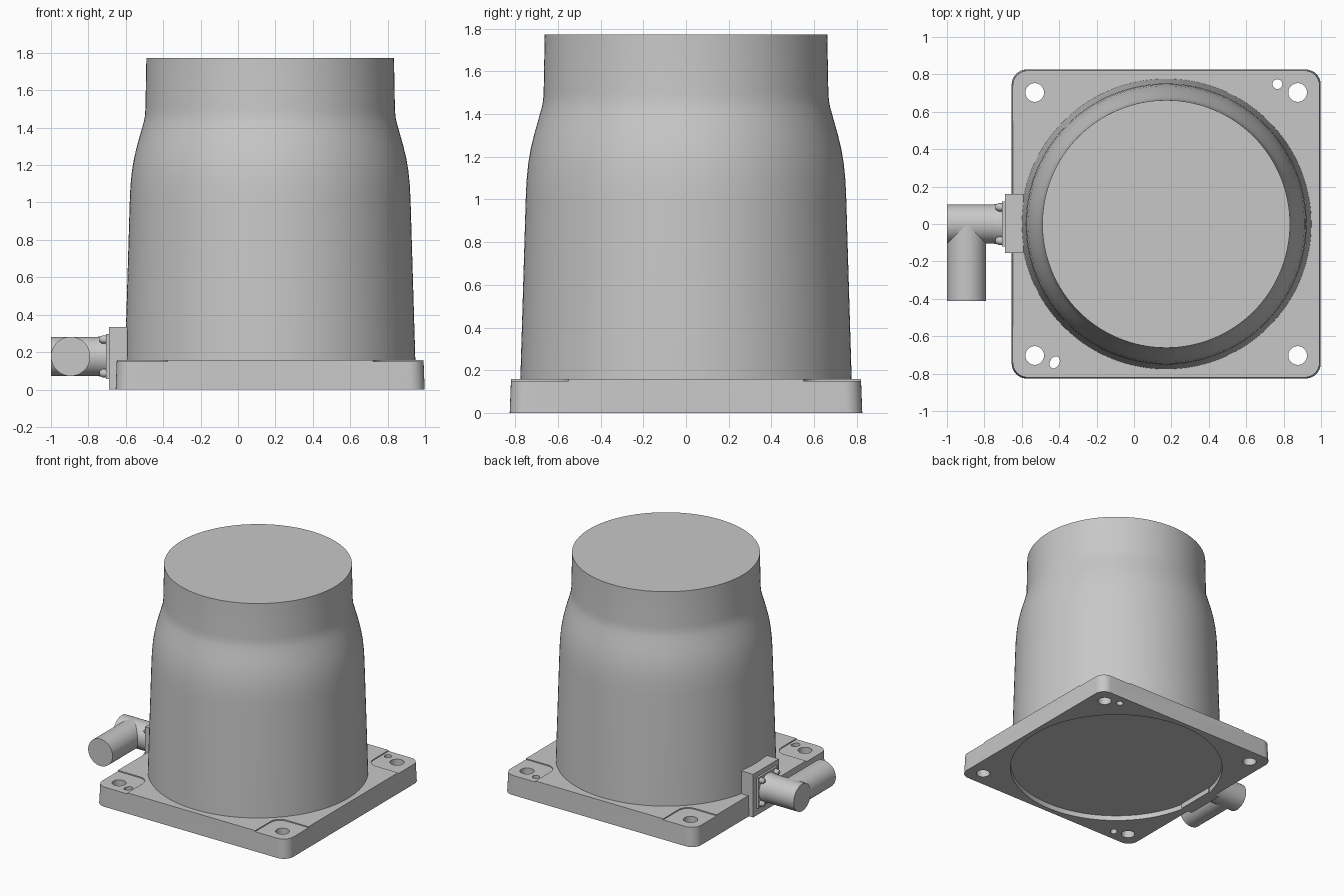
import bpy, bmesh, math
from math import pi, cos, sin
from mathutils import Matrix, Vector

cube = bpy.data.objects.get("Cube")
if cube:
    bpy.data.objects.remove(cube, do_unlink=True)

CX = 0.172           # centre of the plate and housing
Z_TOP = 0.158        # top of the plate
HALF = 0.826         # half width of the plate

# One grey for the whole casting
GREY = bpy.data.materials.new("light cast grey")
GREY.use_nodes = True
GREY.diffuse_color = (0.575, 0.575, 0.575, 1)
GREY.node_tree.nodes["Principled BSDF"].inputs["Base Color"].default_value = GREY.diffuse_color


def make(name, bm, smooth=True):
    bmesh.ops.recalc_face_normals(bm, faces=bm.faces[:])
    me = bpy.data.meshes.new(name)
    bm.to_mesh(me)
    bm.free()
    me.materials.append(GREY)
    ob = bpy.data.objects.new(name, me)
    bpy.context.collection.objects.link(ob)
    if smooth:
        shade(ob)
    return ob


def shade(ob):
    bpy.ops.object.select_all(action='DESELECT')
    ob.select_set(True)
    bpy.context.view_layer.objects.active = ob
    bpy.ops.object.shade_smooth_by_angle(angle=math.radians(35))


def rounded_block(name, centre, half, radius, z0, z1, draft=0.0):
    """Upright block with rounded corners and a slight taper."""
    bm = bmesh.new()
    rings = []
    for z, inset in ((z0, 0), (z1, draft)):
        ring = []
        for q in range(4):
            for i in range(9):
                a = (q + i / 8) * pi / 2
                sx, sy = ((1, 1), (-1, 1), (-1, -1), (1, -1))[q]
                ring.append(bm.verts.new((
                    centre[0] + sx * (half[0] - inset - radius) + radius * cos(a),
                    centre[1] + sy * (half[1] - inset - radius) + radius * sin(a), z)))
        rings.append(ring)
    lo, hi = rings
    bm.faces.new(lo[::-1])
    bm.faces.new(hi)
    for i in range(len(lo)):
        j = (i + 1) % len(lo)
        bm.faces.new((lo[i], lo[j], hi[j], hi[i]))
    return make(name, bm, smooth=False)


def rod(name, start, end, r1, r2=None, segments=64, smooth=True):
    """Round rod or cone between two points."""
    a, b = Vector(start), Vector(end)
    rot = (b - a).to_track_quat('Z', 'Y').to_matrix().to_4x4()
    bm = bmesh.new()
    bmesh.ops.create_cone(bm, cap_ends=True, segments=segments, radius1=r1,
                          radius2=r1 if r2 is None else r2, depth=(b - a).length,
                          matrix=Matrix.Translation((a + b) / 2) @ rot)
    return make(name, bm, smooth)


def box(name, lo, hi):
    bm = bmesh.new()
    bmesh.ops.create_cube(bm, size=1)
    for v in bm.verts:
        v.co = [l + (c + 0.5) * (h - l) for c, l, h in zip(v.co, lo, hi)]
    return make(name, bm, smooth=False)


def cut(target, cutter):
    mod = target.modifiers.new("cut", 'BOOLEAN')
    mod.operation = 'DIFFERENCE'
    mod.solver = 'EXACT'
    mod.object = cutter
    bpy.context.view_layer.objects.active = target
    bpy.ops.object.modifier_apply(modifier=mod.name)
    bpy.data.objects.remove(cutter, do_unlink=True)


def drill(target, x, y, radius, top=0.3, segments=48):
    cut(target, rod("drill_cutter", (x, y, -0.1), (x, y, top), radius,
                    segments=segments, smooth=False))


# Base plate with corner pockets, mounting holes and a shallow underside recess
plate = rounded_block("base_plate", (CX, 0), (HALF, HALF), 0.08, 0, Z_TOP, draft=0.006)
for sx in (-1, 1):
    for sy in (-1, 1):
        cut(plate, rounded_block("pocket_cutter", (CX + sx * 0.8, sy * 0.8),
                                 (0.25, 0.25), 0.08, Z_TOP - 0.008, 0.3))
        drill(plate, CX + sx * 0.703, sy * 0.703, 0.05)
drill(plate, 0.767, 0.748, 0.026)
slot = rod("slot_cutter", (0, 0, -0.1), (0, 0, 0.3), 0.025, smooth=False)
slot.data.transform(Matrix.Translation((-0.424, -0.74, 0)) @ Matrix.Rotation(pi / 3, 4, 'Z')
                    @ Matrix.Diagonal((1.35, 1, 1, 1)))
cut(plate, slot)
drill(plate, CX, 0, 0.786, top=0.04, segments=128)
shade(plate)

# Round housing: a tapered drum that necks in to a narrower top
profile = [(0.777, 0.13), (0.751, 1.0), (0.747, 1.09), (0.739, 1.17), (0.727, 1.24),
           (0.71, 1.31), (0.69, 1.38), (0.676, 1.43), (0.67, 1.46), (0.667, 1.5),
           (0.662, 1.772)]
bm = bmesh.new()
N = 128
rings = [[bm.verts.new((CX + r * cos(2 * pi * i / N), r * sin(2 * pi * i / N), z))
          for i in range(N)] for r, z in profile]
for lo, hi in zip(rings, rings[1:]):
    for i in range(N):
        j = (i + 1) % N
        bm.faces.new((lo[i], lo[j], hi[j], hi[i]))
bm.faces.new(rings[-1])
bm.faces.new(rings[0][::-1])
make("housing", bm)

# Connector mount on the right side
ZC = 0.177
box("connector_block", (-0.69, -0.155, 0), (-0.59, 0.16, 0.335))
box("connector_flange", (-0.706, -0.12, ZC - 0.12), (-0.68, 0.12, ZC + 0.12))
rod("connector_collar", (-0.70, 0, ZC), (-0.75, 0, ZC), 0.112, 0.105)

# Elbow plug: one barrel out of the flange, one turned to the front
rod("plug_barrel", (-0.70, 0, ZC), (-1.0, 0, ZC), 0.105)
rod("cable_outlet", (-0.895, 0, ZC), (-0.895, -0.412, ZC), 0.105)

# Flange screws with domed heads
for sy in (-1, 1):
    for sz in (-1, 1):
        y, z = sy * 0.09, ZC + sz * 0.09
        rod("flange_screw", (-0.70, y, z), (-0.725, y, z), 0.022, segments=20)
        rod("screw_dome", (-0.725, y, z), (-0.74, y, z), 0.022, 0.012, segments=20)
